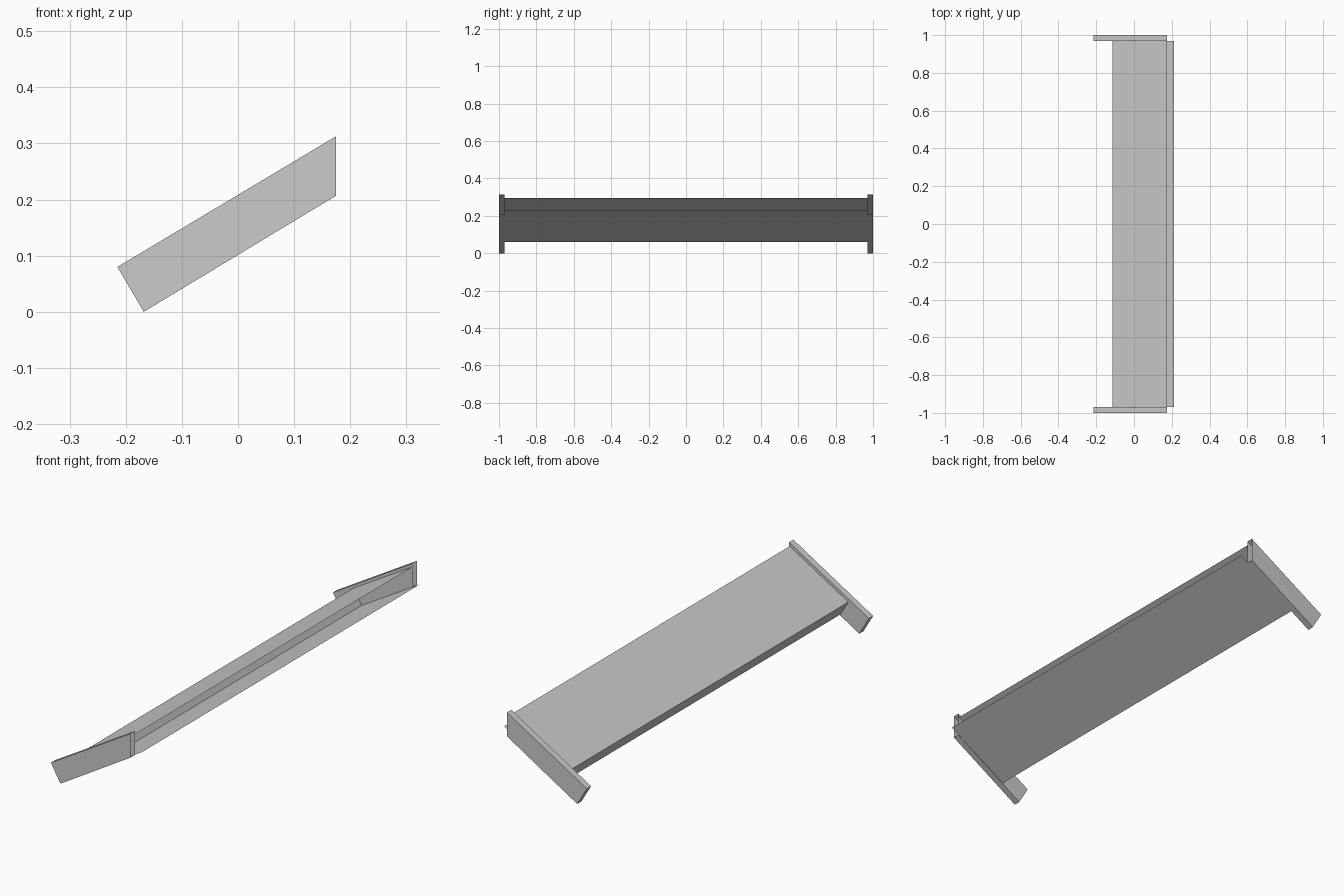
import bpy
import bmesh

cube = bpy.data.objects.get("Cube")
if cube:
    bpy.data.objects.remove(cube, do_unlink=True)

GREY = (0.6, 0.6, 0.6, 1.0)
mat = bpy.data.materials.new("plain_grey")
mat.use_nodes = True
mat.diffuse_color = GREY
mat.node_tree.nodes["Principled BSDF"].inputs["Base Color"].default_value = GREY


def sheet(name, profile, y0, y1, capped):
    """Sweep an open (x, z) profile along y; optionally cap the two ends."""
    bm = bmesh.new()
    near = [bm.verts.new((x, y0, z)) for x, z in profile]
    far = [bm.verts.new((x, y1, z)) for x, z in profile]
    for i in range(len(profile) - 1):
        bm.faces.new((near[i], near[i + 1], far[i + 1], far[i]))
    if capped:
        bm.faces.new(near[::-1])
        bm.faces.new(far)
    mesh = bpy.data.meshes.new(name)
    bm.to_mesh(mesh)
    bm.free()
    mesh.materials.append(mat)
    obj = bpy.data.objects.new(name, mesh)
    bpy.context.collection.objects.link(obj)
    return obj


# Sloping board: folded sheet, open along its upper edge and at both ends
board = [(0.172, 0.296), (-0.115, 0.126), (-0.075, 0.06), (0.211, 0.23)]
sheet("sloping_board", board, -0.97, 0.97, False)

# End plates: hollow, open at the vertical upper end
plate = [(0.175, 0.313), (-0.215, 0.08), (-0.168, 0.0), (0.175, 0.207)]
for name, y0, y1 in (("front_end_plate", -1.0, -0.97),
                     ("back_end_plate", 0.97, 1.0)):
    sheet(name, plate, y0, y1, True)

# Turn every face outward
for obj in bpy.context.collection.objects:
    if obj.name in ("sloping_board", "front_end_plate", "back_end_plate"):
        top = max(obj.data.polygons, key=lambda p: p.center.z if abs(p.normal.z) > 0.5 else -1)
        if top.normal.z < 0:
            obj.data.flip_normals()
